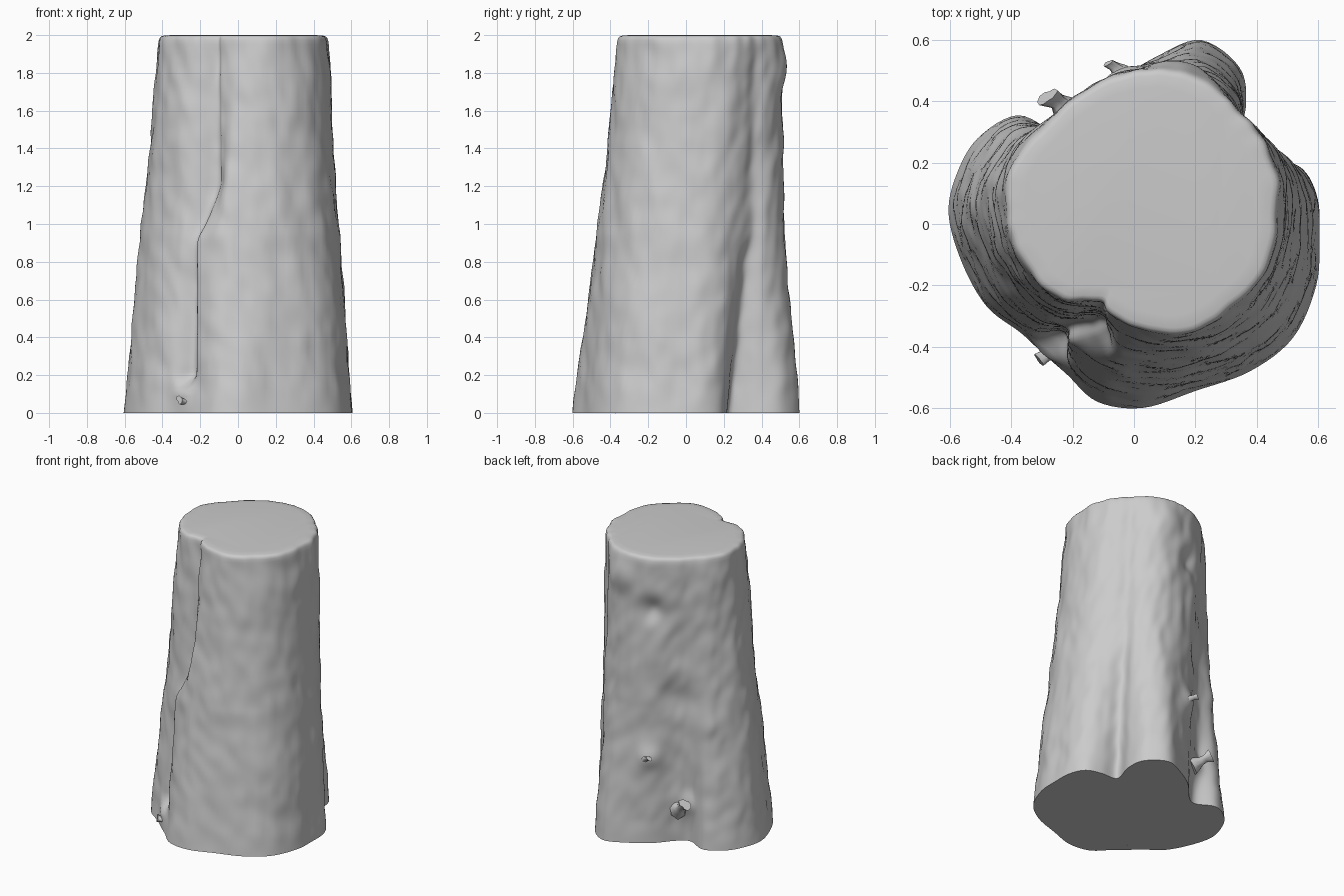
import bpy, bmesh, math
from mathutils import Vector, noise

if "Cube" in bpy.data.objects:
    bpy.data.objects.remove(bpy.data.objects["Cube"])

# Matching trunk outlines, counter-clockwise from the right side
BASE = [(.605, -.05), (.60, .08), (.55, .18), (.45, .215), (.33, .23), (.365, .38), (.345, .51),
        (.22, .60), (.08, .55), (-.06, .46), (-.17, .34), (-.25, .30), (-.38, .355), (-.51, .28),
        (-.58, .16), (-.605, .03), (-.56, -.13), (-.48, -.27), (-.37, -.355), (-.23, -.36),
        (-.22, -.49), (-.12, -.58), (.03, -.60), (.2, -.545), (.38, -.48), (.52, -.37), (.595, -.2)]
MID = [(.54, .03), (.53, .13), (.49, .22), (.425, .285), (.36, .34), (.34, .41), (.28, .48),
       (.2, .52), (.06, .51), (-.08, .46), (-.18, .39), (-.27, .33), (-.37, .29), (-.45, .22),
       (-.505, .12), (-.515, .02), (-.465, -.12), (-.39, -.23), (-.3, -.3), (-.215, -.33),
       (-.2, -.385), (-.08, -.46), (.05, -.475), (.2, -.45), (.36, -.38), (.47, -.26), (.53, -.11)]
TOP = [(.475, .07), (.47, .16), (.445, .25), (.39, .32), (.34, .37), (.3, .42), (.24, .465),
       (.15, .50), (.04, .505), (-.08, .485), (-.18, .43), (-.26, .36), (-.34, .28), (-.40, .2),
       (-.425, .1), (-.415, 0), (-.385, -.1), (-.32, -.19), (-.22, -.255), (-.11, -.255),
       (-.085, -.29), (0, -.34), (.1, -.365), (.22, -.345), (.325, -.28), (.42, -.17), (.465, -.05)]
MID_Z, TOP_Z, STEPS = .95, 1.95, 6
CENTRE = Vector((.03, .08))


def outline(z):
    """Blend the outlines at height z and round them into a smooth loop."""
    if z < MID_Z:
        a, b, t = BASE, MID, z / MID_Z
    else:
        a, b, t = MID, TOP, min(1, (z - MID_Z) / (TOP_Z - MID_Z)) ** .88
    pts = [Vector(p).lerp(Vector(q), t) for p, q in zip(a, b)]
    if z < .2:  # root flap filling the foot of the front crease
        pts[19] = pts[19].lerp(Vector((-.30, -.42)), min(1, (.2 - z) / .09))
    bend = max(0, min(1, (z - .92) / .3))  # the crease steps sideways halfway up
    pts[19].x += (-.11 - pts[19].x) * bend
    pts[20].x += (-.085 - pts[20].x) * bend
    n, loop = len(pts), []
    for i in range(n):
        p0, p1, p2, p3 = (pts[(i + k) % n] for k in (-1, 0, 1, 2))
        for s in range(STEPS):
            u = s / STEPS
            loop.append(.5 * (2 * p1 + (p2 - p0) * u + (2 * p0 - 5 * p1 + 4 * p2 - p3) * u * u
                              + (3 * p1 - p0 - 3 * p2 + p3) * u ** 3))
    return loop


# Knot hollows and swellings on the back: position, radius, depth
DENTS = [(Vector((-.07, .48, 1.62)), .12, .045), (Vector((-.2, .39, 1.0)), .14, .03),
         (Vector((-.05, .47, .6)), .1, -.025), (Vector((-.24, .33, .27)), .11, -.03),
         (Vector((-.33, .29, .85)), .12, -.02), (Vector((.15, .5, 1.82)), .14, -.025)]


def bark(p, z):
    """Shift a surface point along its radius for bark waves and knots."""
    d = (p - CENTRE).normalized()
    q = Vector((p.x * 7, p.y * 7, z * 4 + p.x * 3))
    shift = (.012 * noise.noise(q) + .007 * noise.noise(q * 2.2)) * min(1, z / .15)
    for c, r, depth in DENTS:
        k = (Vector((p.x, p.y, z)) - c).length / r
        shift -= depth * math.exp(-k * k * 2)
    return p + d * shift


def make(name, rings, angle):
    """Skin closed rings into a capped smooth object."""
    bm = bmesh.new()
    rows = [[bm.verts.new(v) for v in r] for r in rings]
    n = len(rows[0])
    for lo, hi in zip(rows, rows[1:]):
        for i in range(n):
            j = (i + 1) % n
            bm.faces.new((lo[i], lo[j], hi[j], hi[i]))
    bm.faces.new(rows[0][::-1])
    bm.faces.new(rows[-1])
    bmesh.ops.recalc_face_normals(bm, faces=bm.faces[:])
    me = bpy.data.meshes.new(name)
    bm.to_mesh(me)
    bm.free()
    ob = bpy.data.objects.new(name, me)
    bpy.context.collection.objects.link(ob)
    bpy.ops.object.select_all(action='DESELECT')
    ob.select_set(True)
    bpy.context.view_layer.objects.active = ob
    bpy.ops.object.shade_smooth_by_angle(angle=math.radians(angle))


# Trunk, with a softly rounded sawn rim
levels = [(TOP_Z * i / 90, 1) for i in range(91)]
levels += [(1.972, .995), (1.985, .985), (1.993, .968), (1.997, .94), (2, .85)]
trunk = []
for z, s in levels:
    ring = [bark(p, z) for p in outline(z)]
    trunk.append([(*(CENTRE + (p - CENTRE) * s), z) for p in ring])
make("trunk", trunk, 60)


def stub(name, path, radii):
    """Small broken branch: uneven rings swept along a short path."""
    path = [Vector(p) for p in path]
    turn = (path[-1] - path[0]).to_track_quat('Z', 'Y')
    rings = []
    for k, (c, r) in enumerate(zip(path, radii)):
        ring = []
        for i in range(10):
            a = math.tau * i / 10
            w = r * (1 + .3 * math.sin(2 * a + k) + .12 * math.sin(3 * a))
            ring.append(c + turn @ Vector((w * math.cos(a), w * math.sin(a), 0)))
        rings.append(ring)
    make(name, rings, 60)


# Broken branch stubs
stub("lower_knot", [(-.19, .33, .24), (-.23, .38, .26), (-.25, .40, .28), (-.285, .415, .31)],
     [.07, .035, .022, .035])
stub("middle_knot", [(-.02, .45, .58), (-.045, .50, .60), (-.065, .515, .61), (-.085, .525, .62)],
     [.06, .022, .014, .016])
stub("front_root_knot", [(-.24, -.38, .05), (-.27, -.415, .06), (-.29, -.43, .06), (-.31, -.445, .07)],
     [.045, .03, .017, .022])
